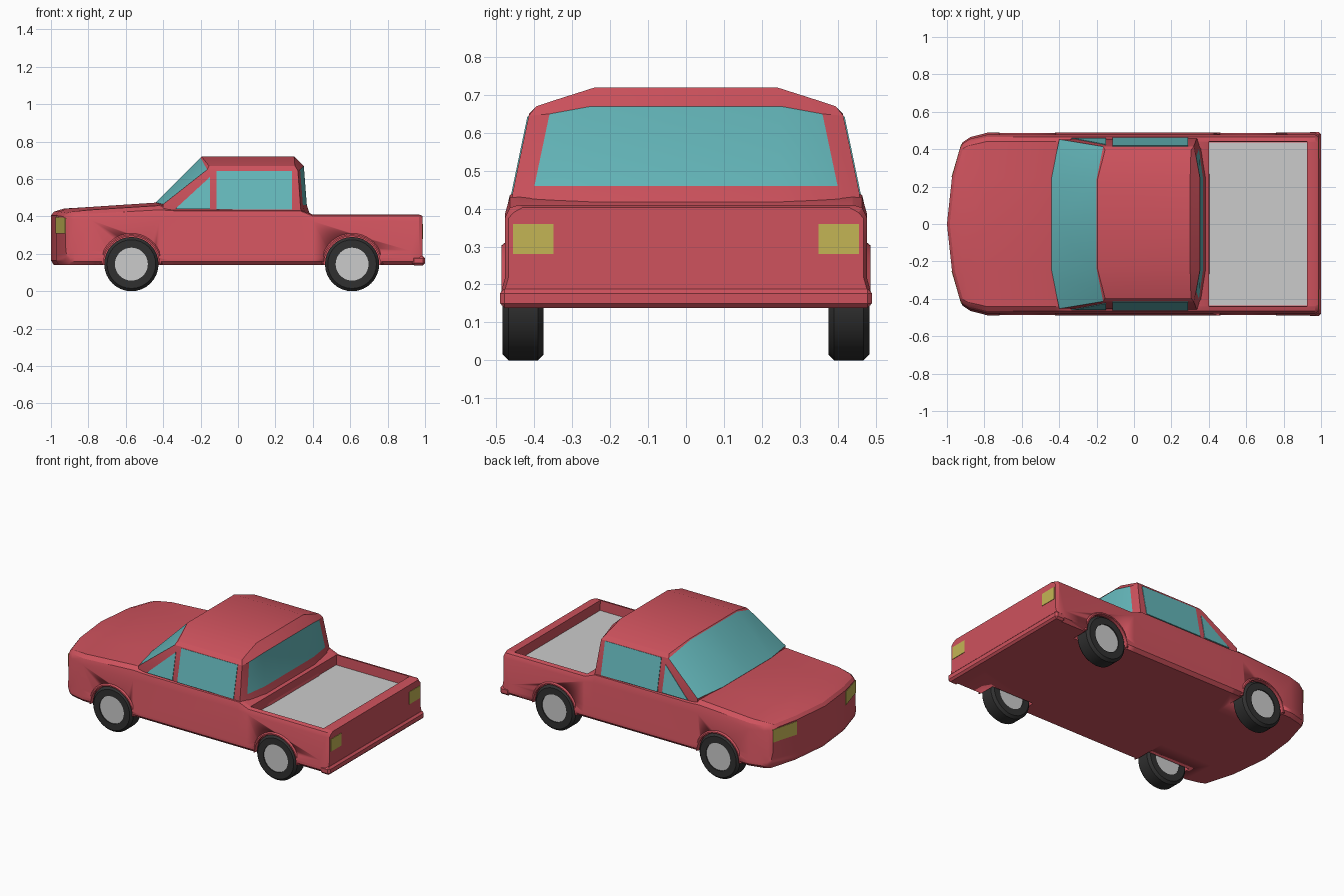
import bpy, bmesh
from math import pi, radians
from mathutils import Matrix, Vector

if "Cube" in bpy.data.objects:
    bpy.data.objects.remove(bpy.data.objects["Cube"])


def material(name, rgb):
    m = bpy.data.materials.new(name)
    m.diffuse_color = (*rgb, 1)
    m.use_nodes = True
    m.node_tree.nodes["Principled BSDF"].inputs["Base Color"].default_value = m.diffuse_color
    return m


RED = material("red_paint", (0.62, 0.085, 0.11))
GLASS = material("teal_glass", (0.13, 0.48, 0.5))
LAMP = material("yellow_lamp", (0.55, 0.46, 0.09))
RUBBER = material("black_rubber", (0.03, 0.03, 0.03))


def finish(name, bm, mats=(), angle=28):
    bmesh.ops.remove_doubles(bm, verts=bm.verts, dist=0.0005)
    bmesh.ops.recalc_face_normals(bm, faces=bm.faces)
    me = bpy.data.meshes.new(name)
    bm.to_mesh(me)
    bm.free()
    for m in mats:
        me.materials.append(m)
    ob = bpy.data.objects.new(name, me)
    bpy.context.collection.objects.link(ob)
    if angle:
        bpy.ops.object.select_all(action='DESELECT')
        ob.select_set(True)
        bpy.context.view_layer.objects.active = ob
        bpy.ops.object.shade_smooth_by_angle(angle=radians(angle))
    return ob


def loft(bm, rings, slot=lambda i, j: 0):
    """Skin half rings (y >= 0) and their mirror image."""
    for s in (1, -1):
        grid = [[bm.verts.new((x, s * y, z)) for x, y, z in r] for r in rings]
        for i in range(len(grid) - 1):
            for j in range(len(grid[i]) - 1):
                a, b = grid[i], grid[i + 1]
                f = bm.faces.new((a[j], a[j + 1], b[j + 1], b[j]))
                f.material_index = slot(i, j)


def lathe(name, profile, x, side, mats, start=0.0, sweep=2 * pi, steps=32):
    """Spin a closed (radius, y) profile about a wheel axle."""
    bm = bmesh.new()
    vs = [bm.verts.new((x + r, side * y, 0.145)) for r, y in profile]
    f = bm.faces.new(vs)
    bmesh.ops.rotate(bm, verts=vs, cent=(x, 0, 0.145), matrix=Matrix.Rotation(start, 3, 'Y'))
    full = sweep > 6
    bmesh.ops.spin(bm, geom=[f] + f.edges[:] + f.verts[:], cent=(x, 0, 0.145),
                   axis=(0, 1, 0), angle=sweep, steps=steps, use_duplicate=False)
    if full:
        bmesh.ops.remove_doubles(bm, verts=bm.verts, dist=0.0005)
        inner = [g for g in bm.faces if len(g.verts) == len(profile) and len(profile) > 4]
        bmesh.ops.delete(bm, geom=inner, context='FACES_ONLY')
    return finish(name, bm, mats, 35)


def panel(name, pts, mat):
    """Thin mirrored pair of panels."""
    bm = bmesh.new()
    for s in (1, -1):
        bm.faces.new([bm.verts.new((x, s * y, z)) for x, y, z in pts])
    ob = finish(name, bm, [mat], 0)
    mod = ob.modifiers.new("thickness", 'SOLIDIFY')
    mod.thickness, mod.offset = 0.006, 0
    return ob


def box(name, lo, hi, mats=(), bevel=0.0):
    lo, hi = Vector(lo), Vector(hi)
    bm = bmesh.new()
    bmesh.ops.create_cube(bm, size=1)
    for v in bm.verts:
        v.co = (lo + hi) / 2 + Vector(a * b for a, b in zip(v.co, hi - lo))
    if bevel:
        bmesh.ops.bevel(bm, geom=bm.edges[:], offset=bevel, segments=1, affect='EDGES')
    return finish(name, bm, mats, 0)


def shift(y):
    return 0.08 * (y / 0.43) ** 2


# Lower body: cross-sections from nose to tailgate, including the bed recess
def section(x, w, zb, z5, z6, z7, z8, z9, k=0.0, clamp=9.0):
    pts = [(0, zb), (0.25, zb), (w - 0.01, zb), (w + 0.01, zb + 0.02), (w + 0.01, zb + 0.04),
           (w, zb + 0.075), (w, z5), (w - 0.013, z6), (w - 0.037, z7), (w - 0.04, z8),
           (0.25, z9), (0, z9)]
    pts = [(min(y, clamp), z) for y, z in pts]
    return [(x + k * shift(y), y, z) for y, z in pts]


nose = (-1.0, 0.425, 0.165, 0.385, 0.392, 0.40, 0.40, 0.405, 1)
tail = (0.986, 0.468, 0.145, 0.375, 0.39, 0.403, 0.403, 0.403, 0)
rail = (0.478, 0.14, 0.375, 0.402, 0.41)
body_rings = [
    section(*nose, clamp=0), section(*nose, clamp=0.25), section(*nose),
    section(-0.985, 0.44, 0.14, 0.388, 0.405, 0.418, 0.418, 0.425, 1),
    section(-0.93, 0.455, 0.14, 0.385, 0.412, 0.426, 0.426, 0.442, 0.6),
    section(-0.80, 0.478, 0.14, 0.38, 0.415, 0.435, 0.435, 0.45, 0.15),
    section(-0.42, 0.478, 0.14, 0.38, 0.435, 0.458, 0.458, 0.475),
    section(-0.34, 0.478, 0.14, 0.385, 0.43, 0.437, 0.437, 0.45),
    section(0.33, 0.478, 0.14, 0.385, 0.43, 0.435, 0.435, 0.44),
    section(0.40, *rail, 0.41, 0.41), section(0.40, *rail, 0.34, 0.34),
    section(0.925, *rail, 0.34, 0.34), section(0.925, *rail, 0.41, 0.41),
    section(0.968, *rail, 0.41, 0.41), section(*tail), section(*tail, clamp=0)]
bm = bmesh.new()
loft(bm, body_rings)
body = finish("body", bm, [RED])


# Cab: stacked half rings, front centre round to rear centre
def side(z):
    return 0.46 - (z - 0.43) * 0.209


cab_rings = [
    [(-0.44, 0, 0.36), (-0.44, 0.25, 0.36), (-0.40, 0.44, 0.36), (0.36, 0.455, 0.33),
     (0.385, 0.41, 0.33), (0.41, 0.25, 0.33), (0.41, 0, 0.33)],
    [(-0.44, 0, 0.475), (-0.44, 0.25, 0.475), (-0.40, side(0.465), 0.465), (0.335, side(0.44), 0.44),
     (0.347, 0.40, 0.46), (0.368, 0.25, 0.46), (0.368, 0, 0.46)],
    [(-0.2, 0, 0.714), (-0.2, 0.24, 0.714), (-0.165, side(0.65), 0.65), (0.32, side(0.645), 0.645),
     (0.332, 0.36, 0.65), (0.352, 0.25, 0.67), (0.352, 0, 0.67)],
    [(-0.195, 0, 0.72), (-0.195, 0.24, 0.72), (-0.155, 0.395, 0.67), (0.305, 0.395, 0.67),
     (0.303, 0.35, 0.685), (0.30, 0.24, 0.72), (0.30, 0, 0.72)],
    [(-0.195, 0, 0.72)] + [(-0.195, 0.24, 0.72)] * 2 + [(0.30, 0.24, 0.72)] * 3 + [(0.30, 0, 0.72)],
    [(-0.195, 0, 0.72)] * 3 + [(0.30, 0, 0.72)] * 4]
bm = bmesh.new()
loft(bm, cab_rings, lambda i, j: int(i == 1 and j in (0, 1, 4, 5)))
finish("cab", bm, [RED, GLASS])

# Side glass
panel("door_window", [(x, side(z), z) for x, z in
                      ((-0.115, 0.437), (0.29, 0.437), (0.29, 0.643), (-0.115, 0.643))], GLASS)
panel("quarter_window", [(x, side(z), z) for x, z in
                         ((-0.335, 0.44), (-0.15, 0.44), (-0.15, 0.61))], GLASS)

# Lamps
panel("headlight", [(-1 + shift(y), y, z) for y, z in
                    ((0.25, 0.31), (0.425, 0.31), (0.425, 0.392), (0.25, 0.397))], LAMP)
panel("tail_light", [(0.986, y, z) for y, z in
                     ((0.35, 0.28), (0.457, 0.28), (0.457, 0.36), (0.35, 0.36))], LAMP)

# Bed lining and rear bumper
box("bed_floor", (0.395, -0.437, 0.33), (0.924, 0.437, 0.346))
box("rear_bumper", (0.93, -0.491, 0.138), (1.0, 0.491, 0.188), [RED], 0.012)

# Wheels, arches and wheel wells
TYRE = [(0.088, 0.376), (0.13, 0.376), (0.145, 0.391), (0.145, 0.468), (0.13, 0.484), (0.088, 0.484)]
HUB = [(0, 0.38), (0.09, 0.38), (0.09, 0.478), (0, 0.478)]
ARCH = [(0.15, 0.465), (0.15, 0.487), (0.158, 0.487), (0.168, 0.474), (0.166, 0.465)]
for end, x in (("front", -0.57), ("rear", 0.61)):
    for label, s in (("left", 1), ("right", -1)):
        tag = f"{end}_{label}"
        lathe(tag + "_tyre", TYRE, x, s, [RUBBER])
        lathe(tag + "_arch", ARCH, x, s, [RED], pi, pi, 20)
        for part, r, y0, y1 in (("hub", 0.09, 0.38, 0.478), ("well_cutter", 0.153, 0.365, 0.6)):
            bm = bmesh.new()
            bmesh.ops.create_cone(bm, cap_ends=True, segments=32, radius1=r, radius2=r, depth=y1 - y0,
                                  matrix=Matrix.Translation((x, s * (y0 + y1) / 2, 0.145))
                                  @ Matrix.Rotation(pi / 2, 4, 'X'))
            ob = finish(f"{tag}_{part}", bm, [] if part == "hub" else [RED], 35)
            if part == "well_cutter":
                ob.hide_render = True
                ob.display_type = 'WIRE'
                mod = body.modifiers.new("wheel_well", 'BOOLEAN')
                mod.operation, mod.solver, mod.object = 'DIFFERENCE', 'EXACT', ob
